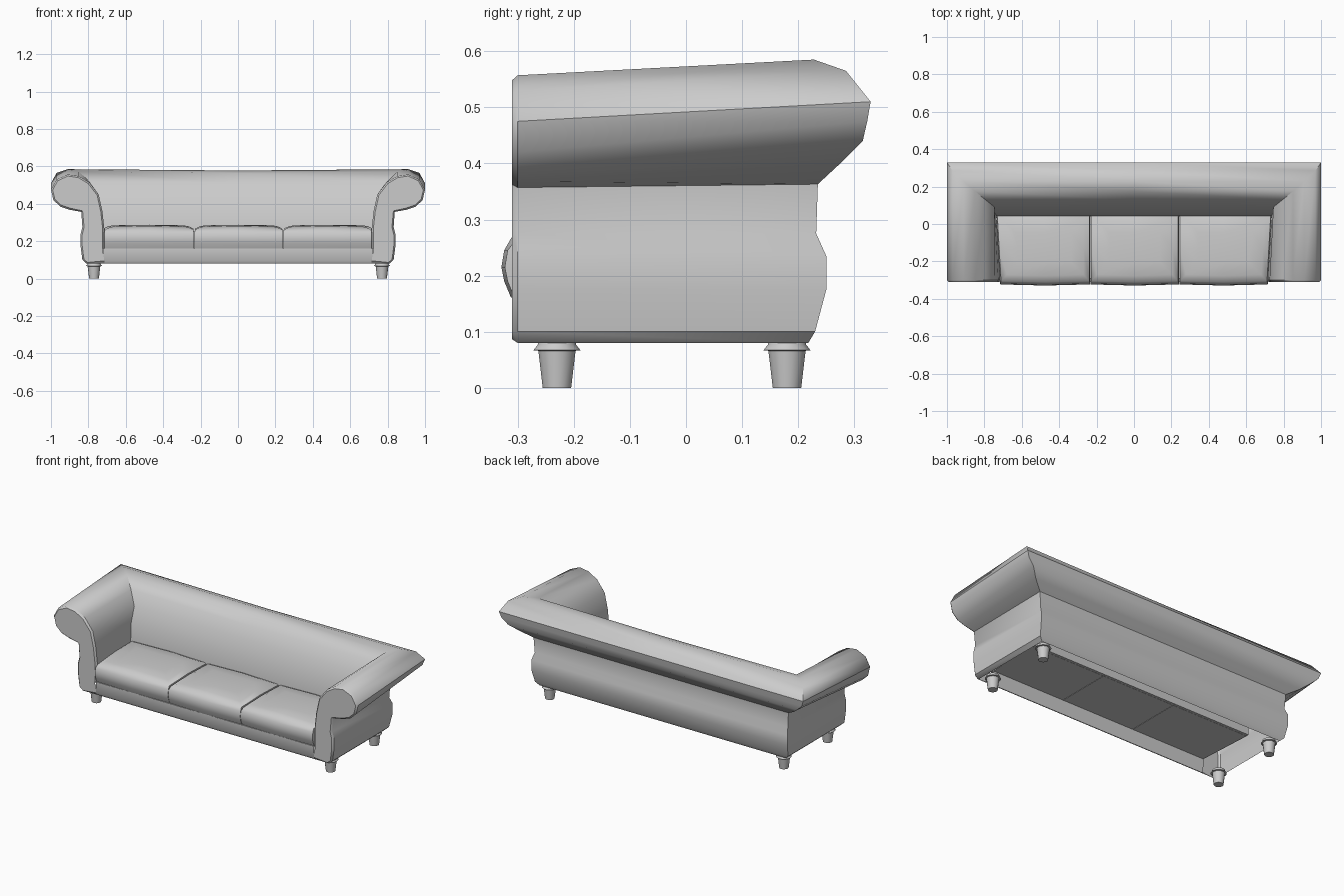
import bpy, math

if "Cube" in bpy.data.objects:
    bpy.data.objects.remove(bpy.data.objects["Cube"])


def make(name, verts, faces, angle=40):
    import bmesh
    me = bpy.data.meshes.new(name)
    me.from_pydata(verts, [], faces)
    bm = bmesh.new()
    bm.from_mesh(me)
    bmesh.ops.recalc_face_normals(bm, faces=bm.faces)
    bm.to_mesh(me)
    bm.free()
    ob = bpy.data.objects.new(name, me)
    bpy.context.collection.objects.link(ob)
    bpy.ops.object.select_all(action='DESELECT')
    ob.select_set(True)
    bpy.context.view_layer.objects.active = ob
    bpy.ops.object.shade_smooth_by_angle(angle=math.radians(angle))
    return ob


def loft(rings, closed):
    """Join equal-length rings of points with quads."""
    n = len(rings[0])
    verts = [p for r in rings for p in r]
    faces = []
    for k in range(len(rings) - 1):
        for i in range(n if closed else n - 1):
            j = (i + 1) % n
            faces.append((k * n + i, k * n + j, (k + 1) * n + j, (k + 1) * n + i))
    return verts, faces


# Rolled cross-section, inside to outside: arm x, arm z, back y, back z
profile = [
    (0.715, 0.16, 0.040, 0.16), (0.715, 0.27, 0.042, 0.27),
    (0.725, 0.36, 0.060, 0.36), (0.745, 0.45, 0.090, 0.45),
    (0.795, 0.515, 0.130, 0.52), (0.85, 0.548, 0.175, 0.571),
    (0.91, 0.557, 0.228, 0.585), (0.97, 0.53, 0.285, 0.565),
    (1.0, 0.475, 0.329, 0.51), (0.987, 0.42, 0.323, 0.475),
    (0.95, 0.385, 0.315, 0.44), (0.90, 0.368, 0.275, 0.40),
    (0.838, 0.357, 0.235, 0.363), (0.832, 0.275, 0.232, 0.275),
    (0.842, 0.235, 0.250, 0.235), (0.842, 0.175, 0.250, 0.175),
    (0.832, 0.10, 0.230, 0.10), (0.81, 0.08, 0.218, 0.08)]
n = len(profile)


def inset(i, d=0.009):
    # Arm profile point moved inwards, for the rounded front edge
    a, b = profile[max(i - 1, 0)], profile[min(i + 1, n - 1)]
    tx, tz = b[0] - a[0], b[1] - a[1]
    l = math.hypot(tx, tz)
    return profile[i][0] + d * tz / l, profile[i][1] - d * tx / l


# Arms and back: one sweep around a U
cap = [(*inset(i),) for i in range(n)]
half = [[(x, -0.31, z) for x, z in cap],
        [(p[0], -0.30, p[1]) for p in profile],
        [(p[0] + (0.02 if i < 3 else 0), p[2], p[3]) for i, p in enumerate(profile)]]
middle = [(0, p[2], p[3] - (0.007 if 3 < i < 8 else 0)) for i, p in enumerate(profile)]
mirrored = [[(-x, y, z) for x, y, z in r] for r in reversed(half)]
rings = half + [middle] + mirrored
verts, faces = loft(rings, False)
for s, first, second in ((1, 0, n), (-1, 6 * n, 5 * n)):
    e = len(verts)
    verts += [(s * 0.715, -0.31, 0.095), (s * 0.715, -0.30, 0.08)]
    faces.append(tuple(range(first, first + n)) + (e,))
    faces.append((first + n - 1, second + n - 1, e + 1, e))
make("arms_and_back", verts, faces)

# Front rail under the cushions
rail = [(-0.29, 0.16), (-0.295, 0.08), (-0.30, 0.08), (-0.31, 0.095), (-0.31, 0.16), (-0.29, 0.162)]
make("front_rail", *loft([[(x, y, z) for y, z in rail] for x in (-0.718, 0.718)], True))


# Seat cushions: puffed rings from the bottom to the crown
def cushion(name, x0, x1, flare0, flare1):
    back = 0.055
    cx = (x0 + x1) / 2

    def ring(z, bulge, ins, mid_up):
        f, b = -0.312 - bulge + ins, back - ins
        my = (f + b) / 2
        l, r = x0 + ins, x1 - ins
        pts = [(l, f + 0.006, z), (cx, f, z + mid_up), (r, f + 0.006, z),
               (r + flare1 / 2, my, z + mid_up), (r + flare1, b, z), (cx, b, z + mid_up),
               (l - flare0, b, z), (l - flare0 / 2, my, z + mid_up)]
        return pts
    rings = [ring(0.161, 0, 0, 0), ring(0.19, 0.012, 0, 0), ring(0.215, 0.017, 0, 0),
             ring(0.245, 0.012, 0, 0), ring(0.262, 0.003, 0.004, 0.006),
             ring(0.276, 0, 0.035, 0.006), ring(0.285, 0, 0.10, 0.001)]
    v, f = loft(rings, True)
    f.append(tuple(range(8)))
    v.append((cx, (-0.312 + back) / 2, 0.288))
    f += [(48 + i, 48 + (i + 1) % 8, 56) for i in range(8)]
    make(name, v, f, 50)


cushion("left_cushion", -0.715, -0.235, 0.02, 0)
cushion("middle_cushion", -0.233, 0.24, 0, 0)
cushion("right_cushion", 0.242, 0.715, 0, 0.02)

# Turned legs
leg = [(0.026, 0), (0.034, 0.066), (0.043, 0.067), (0.035, 0.077), (0.034, 0.085)]
for sx, side in ((-1, "left"), (1, "right")):
    for y, place in ((-0.23, "front"), (0.18, "back")):
        sides = 14
        rings = [[(sx * 0.77 + r * math.cos(2 * math.pi * i / sides),
                   y + r * math.sin(2 * math.pi * i / sides), z) for i in range(sides)]
                 for r, z in leg]
        v, f = loft(rings, True)
        f += [tuple(range(sides)), tuple(range(len(v) - sides, len(v)))]
        make(f"{place}_{side}_leg", v, f, 35)
